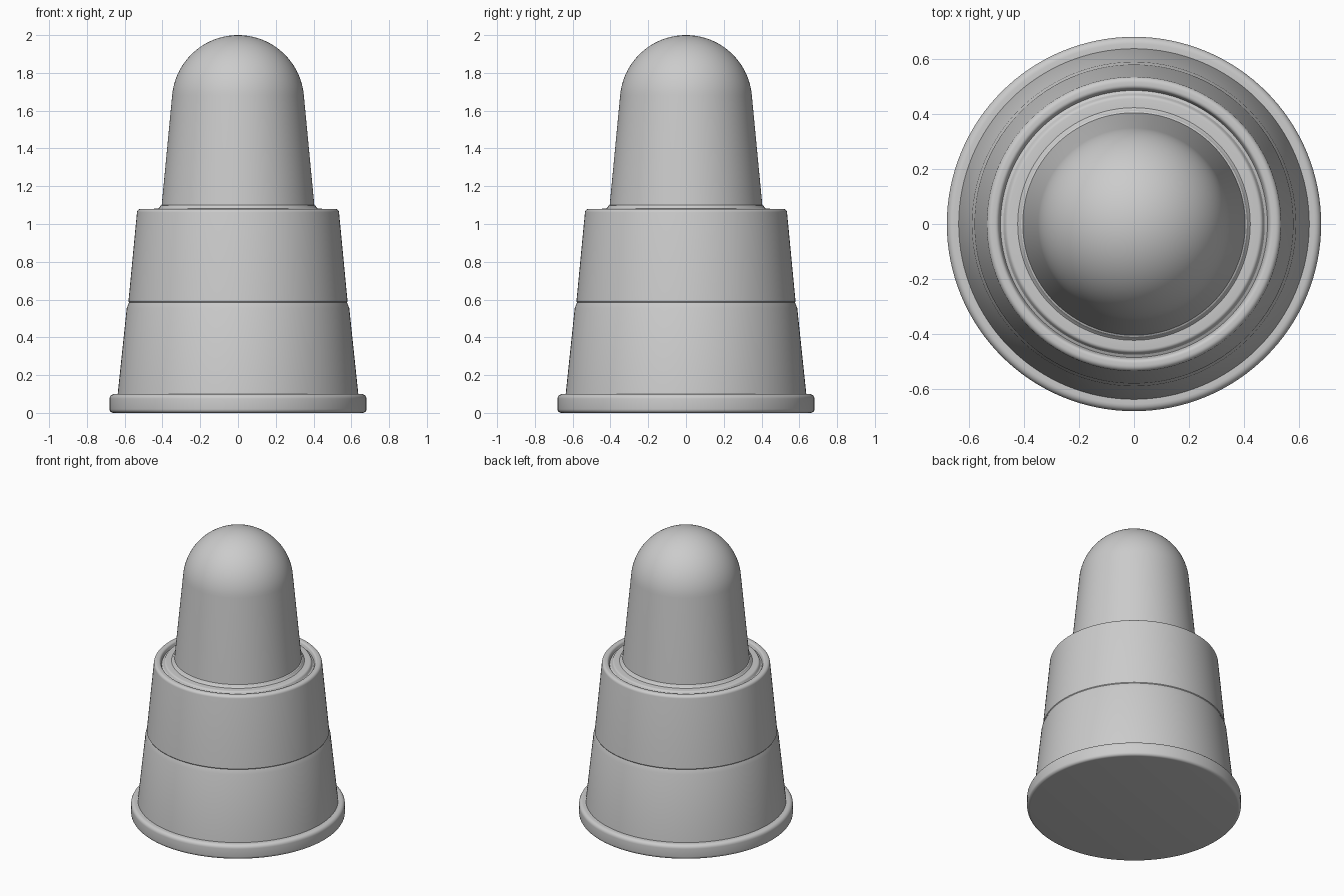
import bpy, bmesh, math

if "Cube" in bpy.data.objects:
    bpy.data.objects.remove(bpy.data.objects["Cube"])

SEGMENTS = 128


def arc(cr, cz, rad, start, end, n):
    """Profile points on a circular arc, angles in degrees."""
    pts = []
    for i in range(n + 1):
        a = math.radians(start + (end - start) * i / n)
        pts.append((max(cr + rad * math.cos(a), 0.0), cz + rad * math.sin(a)))
    return pts


def lathe(name, profile):
    """Revolve an (r, z) profile about the z axis."""
    bm = bmesh.new()
    verts = [bm.verts.new((r, 0, z)) for r, z in profile]
    edges = [bm.edges.new(p) for p in zip(verts, verts[1:])]
    bmesh.ops.spin(bm, geom=verts + edges, cent=(0, 0, 0), axis=(0, 0, 1),
                   angle=math.tau, steps=SEGMENTS, use_duplicate=False)
    bmesh.ops.remove_doubles(bm, verts=bm.verts, dist=1e-5)
    bmesh.ops.recalc_face_normals(bm, faces=bm.faces)
    mesh = bpy.data.meshes.new(name)
    bm.to_mesh(mesh)
    bm.free()
    obj = bpy.data.objects.new(name, mesh)
    bpy.context.collection.objects.link(obj)
    bpy.ops.object.select_all(action='DESELECT')
    obj.select_set(True)
    bpy.context.view_layer.objects.active = obj
    bpy.ops.object.shade_smooth_by_angle(angle=math.radians(32))
    return obj


# Stepped housing: flat bottom, rounded flange, two tapered tiers, grooved rim
housing = [(0, 0)]
housing += arc(0.66, 0.02, 0.02, -90, 0, 5)
housing += arc(0.655, 0.075, 0.025, 0, 90, 5)
housing += [(0.637, 0.10), (0.589, 0.555), (0.577, 0.585), (0.58, 0.59)]
housing += arc(0.515, 1.06, 0.02, 5, 90, 6)
housing += arc(0.505, 1.065, 0.015, 90, 170, 5)
housing += [(0.485, 1.055), (0.475, 1.06)]
housing += arc(0.455, 1.065, 0.015, 20, 90, 5)
housing += [(0.43, 1.082), (0.40, 1.082)]
lathe("housing", housing)

# Domed cap with a small flared foot
cap = [(0.425, 1.08), (0.415, 1.088), (0.41, 1.097), (0.404, 1.10)]
cap += arc(0, 1.65, 0.35, 5, 90, 24)
lathe("domed_cap", cap)
